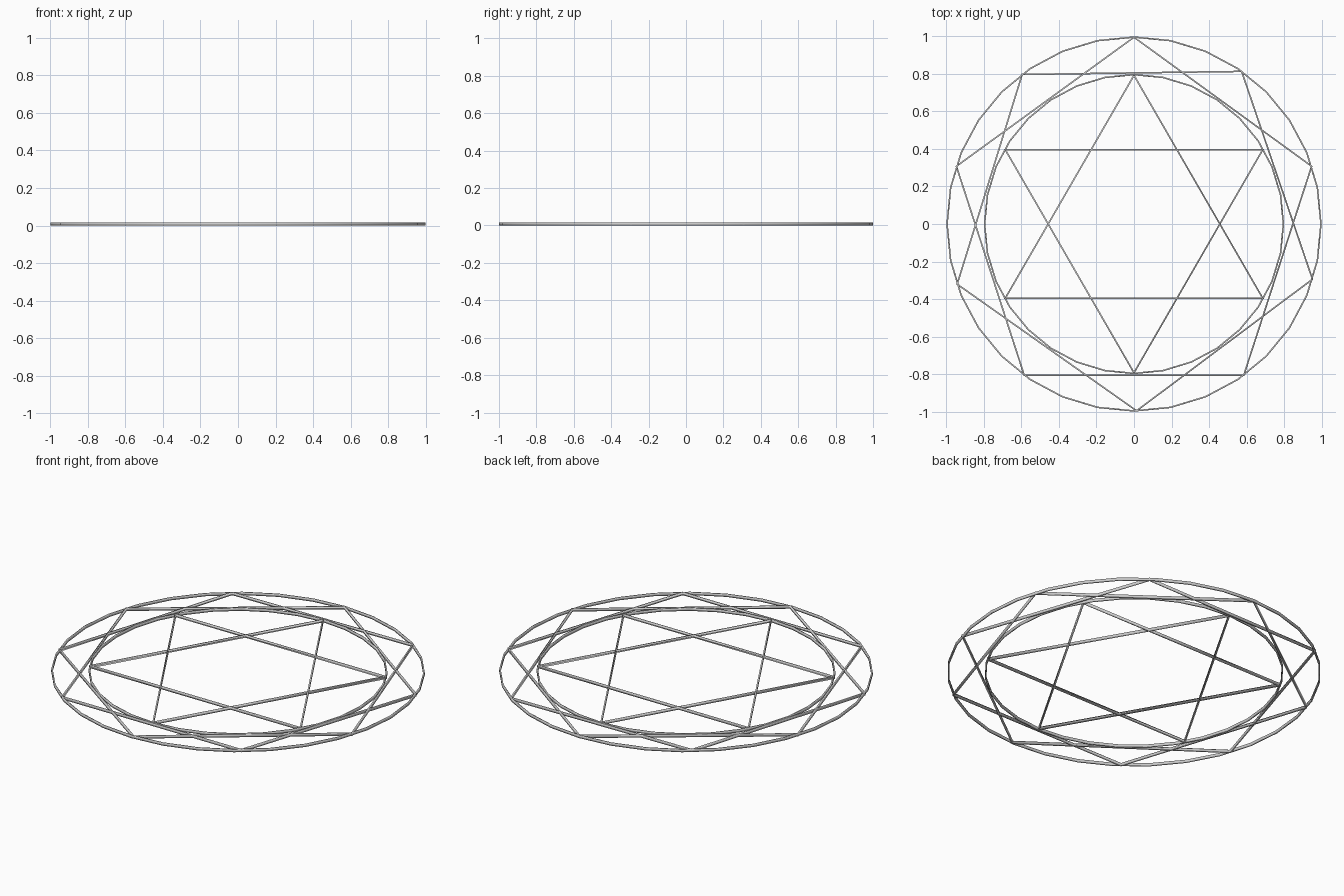
import bpy, bmesh
from math import cos, sin, pi, radians, tau

if "Cube" in bpy.data.objects:
    bpy.data.objects.remove(bpy.data.objects["Cube"])

HEIGHT = 0.016
WIDTH = 0.008


def band(name, sides, radius, start_deg):
    """Thin closed bar of rectangular section following a regular polygon."""
    bm = bmesh.new()
    inner = radius - WIDTH / cos(pi / sides)
    profile = ((radius, 0), (radius, HEIGHT), (inner, HEIGHT), (inner, 0))
    rows = [[bm.verts.new((r * cos(radians(start_deg) + tau * i / sides),
                           r * sin(radians(start_deg) + tau * i / sides), z))
             for i in range(sides)] for r, z in profile]
    for k in range(4):
        a, b = rows[k], rows[(k + 1) % 4]
        for i in range(sides):
            j = (i + 1) % sides
            bm.faces.new((a[i], a[j], b[j], b[i])).smooth = True
    bmesh.ops.recalc_face_normals(bm, faces=bm.faces)
    mesh = bpy.data.meshes.new(name)
    bm.to_mesh(mesh)
    bm.free()
    obj = bpy.data.objects.new(name, mesh)
    bpy.context.collection.objects.link(obj)
    return obj


# Outer and inner circles
band("outer_ring", 32, 1.0, 90)
band("inner_ring", 32, 0.8, 90)

# Two opposed pentagons in the outer circle, the second slightly turned
band("pentagon_up", 5, 1.0, 90)
band("pentagon_down", 5, 1.0, -89.2)

# Two opposed triangles in the inner circle
band("triangle_up", 3, 0.8, 90)
band("triangle_down", 3, 0.8, -90)
